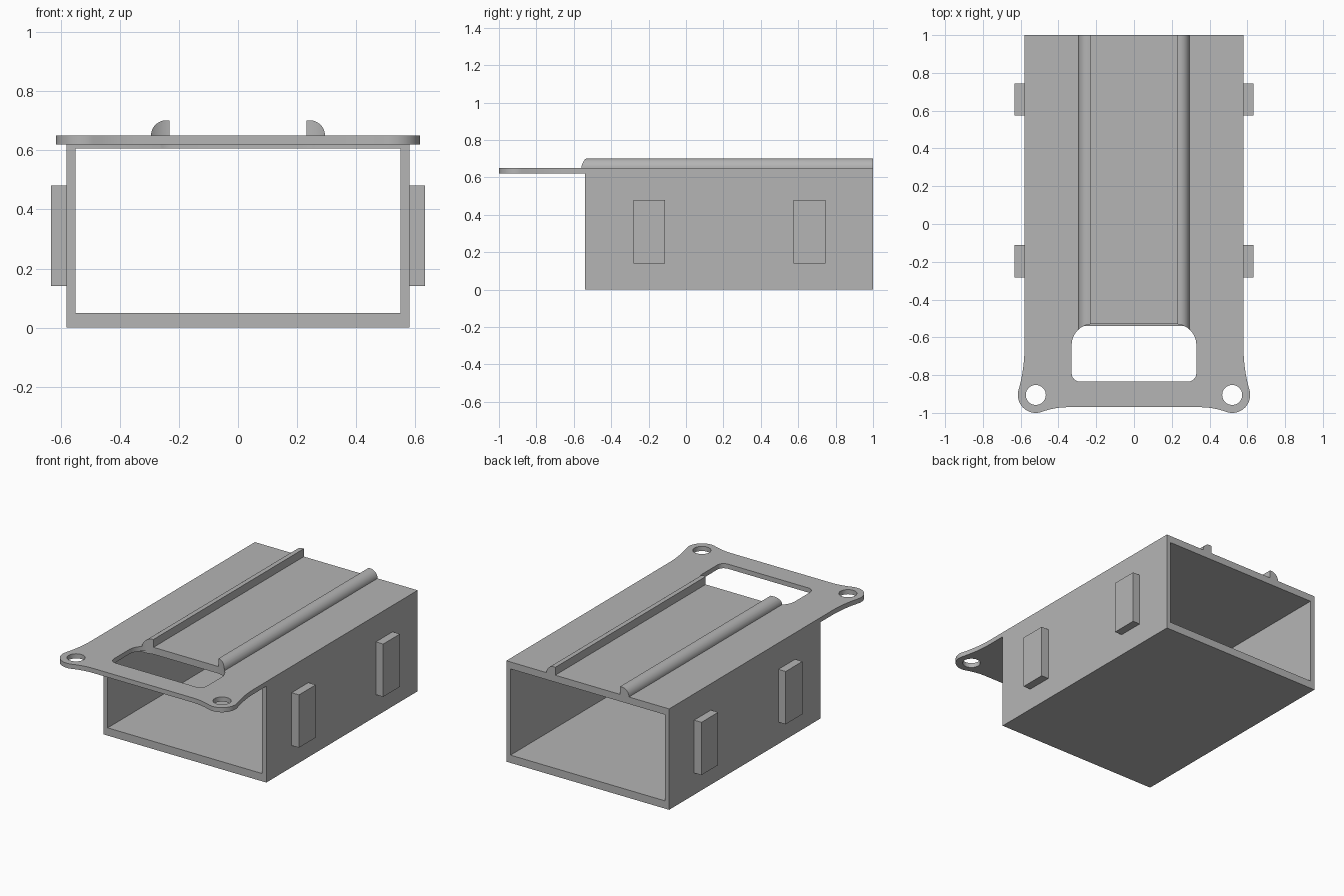
import bpy, bmesh
from math import sin, cos, radians
from mathutils import Vector

cube = bpy.data.objects.get("Cube")
if cube:
    bpy.data.objects.remove(cube, do_unlink=True)

grey = bpy.data.materials.new("plain grey")
grey.use_nodes = True
grey.diffuse_color = (0.46, 0.46, 0.46, 1)
grey.node_tree.nodes["Principled BSDF"].inputs["Base Color"].default_value = grey.diffuse_color


def arc(cx, cy, r, a, b, n=12):
    """Points on a circle from angle a to angle b, in degrees."""
    angles = [radians(a + (b - a) * i / n) for i in range(n + 1)]
    return [(cx + r * cos(t), cy + r * sin(t)) for t in angles]


def bend(p, c, q, n=8):
    """Quadratic curve from p to q, pulled towards c."""
    p, c, q = Vector(p), Vector(c), Vector(q)
    pts = [p.lerp(c, i / n).lerp(c.lerp(q, i / n), i / n) for i in range(n + 1)]
    return [tuple(v) for v in pts]


def prism(name, pts, low, high, along="z"):
    """Extrude a 2D outline along z (outline in xy) or y (outline in xz)."""
    bm = bmesh.new()
    place = (lambda u, v: (u, v, low)) if along == "z" else (lambda u, v: (u, low, v))
    face = bm.faces.new([bm.verts.new(place(u, v)) for u, v in pts])
    out = bmesh.ops.extrude_face_region(bm, geom=[face])
    step = (0, 0, high - low) if along == "z" else (0, high - low, 0)
    moved = [g for g in out["geom"] if isinstance(g, bmesh.types.BMVert)]
    bmesh.ops.translate(bm, verts=moved, vec=step)
    bmesh.ops.recalc_face_normals(bm, faces=bm.faces)
    mesh = bpy.data.meshes.new(name)
    bm.to_mesh(mesh)
    bm.free()
    mesh.materials.append(grey)
    obj = bpy.data.objects.new(name, mesh)
    bpy.context.collection.objects.link(obj)
    return obj


def rect(u0, v0, u1, v1):
    return [(u0, v0), (u1, v0), (u1, v1), (u0, v1)]


def activate(obj):
    bpy.ops.object.select_all(action="DESELECT")
    obj.select_set(True)
    bpy.context.view_layer.objects.active = obj


def combine(obj, other, operation):
    activate(obj)
    mod = obj.modifiers.new(operation, "BOOLEAN")
    mod.operation, mod.object, mod.solver = operation, other, "EXACT"
    bpy.ops.object.modifier_apply(modifier=mod.name)


def discard(obj):
    bpy.data.objects.remove(obj, do_unlink=True)


# Outer block and the front flange with its two flared ears
housing = prism("housing", rect(-0.58, 0, 0.58, 0.65), -0.54, 1, "y")
ear_x, ear_y, ear_r = 0.52, -0.905, 0.095
ear = arc(ear_x, ear_y, ear_r, -110, 16, 24)
half = (bend((0.353, -0.97), (0.42, -0.97), ear[0])[:-1] + ear
        + bend(ear[-1], (0.58, -0.77), (0.58, -0.66))[1:] + [(0.58, -0.3)])
flange = prism("flange", half + [(-x, y) for x, y in reversed(half)], 0.62, 0.65)
combine(housing, flange, "UNION")
discard(flange)

# Open tunnel through the housing
tunnel = prism("tunnel_cutter", rect(-0.55, 0.05, 0.55, 0.605), -0.7, 1.2, "y")
combine(housing, tunnel, "DIFFERENCE")
discard(tunnel)

# Screw holes in the ears
for side in (-1, 1):
    hole = prism("hole_cutter", arc(side * ear_x, ear_y, 0.053, 0, 360, 40)[:-1], 0.5, 0.8)
    combine(housing, hole, "DIFFERENCE")
    discard(hole)

# Rounded window, which also trims the front ends of the rails
right = arc(0.285, -0.79, 0.045, -90, 0, 8) + arc(0.22, -0.64, 0.11, 0, 90, 14)
window = prism("window_cutter", right + [(-x, y) for x, y in reversed(right)], 0.57, 0.8)
combine(housing, window, "DIFFERENCE")

# Quarter-round rails along the top
rails = []
profile = [(0.231, 0.65)] + arc(0.243, 0.65, 0.051, 0, 90, 14) + [(0.231, 0.701)]
for side, label in ((1, "left"), (-1, "right")):
    rail = prism(label + "_rail", [(side * x, z) for x, z in profile], -0.62, 1, "y")
    combine(rail, window, "DIFFERENCE")
    rails.append(rail)
discard(window)

# Side tabs
for side, label in ((1, "left"), (-1, "right")):
    for place, y in (("front", -0.282), ("rear", 0.575)):
        outline = rect(side * 0.58, 0.14, side * 0.632, 0.48)
        prism(f"{label}_{place}_tab", outline, y, y + 0.17, "y")

# Smooth the curved edges, keep the rest sharp
for obj in [housing] + rails:
    activate(obj)
    bpy.ops.object.shade_smooth_by_angle(angle=radians(30))
